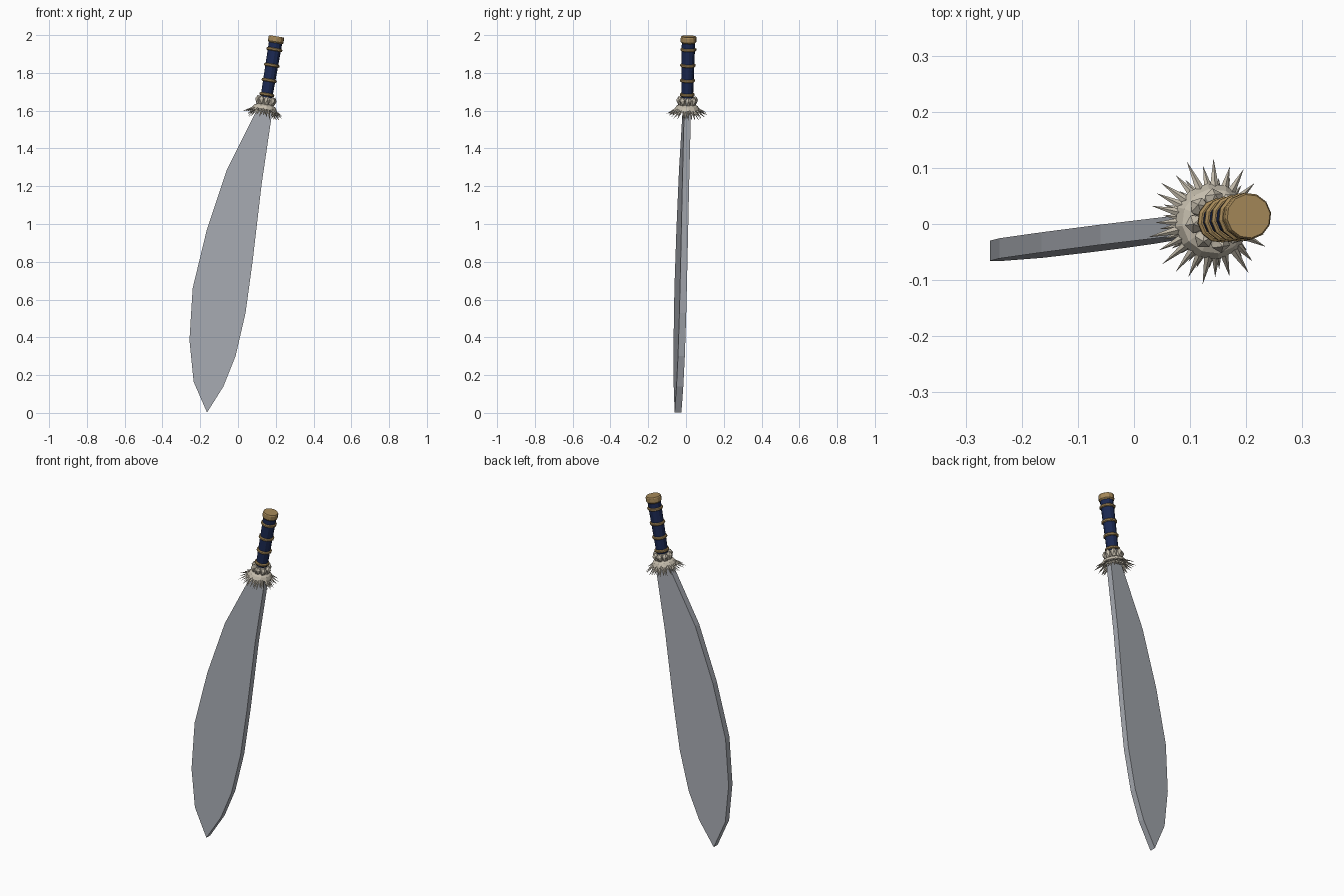
import bpy, bmesh, math, random
from mathutils import Matrix, Vector

if "Cube" in bpy.data.objects:
    bpy.data.objects.remove(bpy.data.objects["Cube"])

random.seed(4)


def material(name, rgb):
    m = bpy.data.materials.new(name)
    m.diffuse_color = (*rgb, 1)
    m.use_nodes = True
    m.node_tree.nodes["Principled BSDF"].inputs["Base Color"].default_value = m.diffuse_color
    return m


STEEL = material("steel grey", (0.40, 0.42, 0.46))
BRASS = material("brass", (0.38, 0.25, 0.10))
NAVY = material("navy wrap", (0.011, 0.022, 0.085))
FUR = material("cream fur", (0.55, 0.50, 0.41))

# Frame of the tilted hilt: local z runs from the guard to the pommel
AXIS = Vector((0.167, 0.024, 1)).normalized()
HILT = Matrix.Translation((0.142, 0.005, 1.62)) @ AXIS.to_track_quat('Z', 'Y').to_matrix().to_4x4()


def finish(name, bm, mat, matrix=Matrix()):
    bmesh.ops.recalc_face_normals(bm, faces=bm.faces[:])
    me = bpy.data.meshes.new(name)
    bm.to_mesh(me)
    bm.free()
    me.materials.append(mat)
    ob = bpy.data.objects.new(name, me)
    ob.matrix_world = matrix
    bpy.context.collection.objects.link(ob)
    return ob


def lathe(name, profile, mat, sides=12):
    """Closed turned solid from (radius, height) pairs in the hilt frame."""
    bm = bmesh.new()
    rings = [[bm.verts.new((r * math.cos(a), r * math.sin(a), h))
              for a in (2 * math.pi * i / sides for i in range(sides))] for r, h in profile]
    for low, high in zip(rings, rings[1:]):
        for i in range(sides):
            j = (i + 1) % sides
            bm.faces.new((low[i], low[j], high[j], high[i]))
    bm.faces.new(rings[0][::-1])
    bm.faces.new(rings[-1])
    return finish(name, bm, mat, HILT)


# Blade: curved outline extruded into a slab that is slightly turned
outline = [(-.164, .002), (-.077, .14), (-.013, .30), (.04, .53), (.077, .80), (.125, 1.21),
           (.178, 1.57), (.178, 1.61), (.105, 1.615), (.09, 1.585), (-.06, 1.285),
           (-.165, .97), (-.24, .66), (-.257, .385), (-.235, .165)]
bm = bmesh.new()
front, back = [[bm.verts.new((x, 0.1 * x + 0.01 * z - 0.026 + side, z)) for x, z in outline]
               for side in (-0.018, 0.018)]
bm.faces.new(front)
bm.faces.new(back[::-1])
for i in range(len(outline)):
    j = (i + 1) % len(outline)
    bm.faces.new((front[j], front[i], back[i], back[j]))
finish("blade", bm, STEEL)

# Grip, bands and pommel
lathe("grip", [(.031, .02), (.036, .35)], NAVY)
for n, h in enumerate((.066, .142, .223, .308)):
    r = .034 + .012 * h
    lathe(f"grip_band_{n + 1}", [(r, h - .008), (r + .005, h - .004),
                                 (r + .005, h + .004), (r, h + .008)], BRASS)
lathe("pommel", [(.036, .342), (.042, .349), (.042, .372), (.039, .378)], BRASS)

# Fur guard: core, then a skirt of long and short spikes
lathe("guard_core", [(.045, -.022), (.068, -.014), (.058, .004), (.040, .014), (.036, .05)], FUR)


def add_spike(bm, angle, base_r, base_h, tip_r, tip_h, half):
    out = Vector((math.cos(angle), math.sin(angle), 0))
    side = Vector((-out.y, out.x, 0)) * half
    up = Vector((0, 0, half * .8))
    base = out * base_r + Vector((0, 0, base_h))
    tip = bm.verts.new(out * tip_r + Vector((0, 0, tip_h)))
    quad = [bm.verts.new(base + d) for d in (side, up, -side, -up)]
    bm.faces.new(quad)
    for i in range(4):
        bm.faces.new((quad[i], quad[(i + 1) % 4], tip))


bm = bmesh.new()
COUNT = 26
for i in range(COUNT):
    a = 2 * math.pi * (i + random.uniform(-.2, .2)) / COUNT
    add_spike(bm, a, .048, -.006, random.uniform(.098, .117), random.uniform(-.05, -.034), .010)
    add_spike(bm, a + math.pi / COUNT, .045, -.014, random.uniform(.074, .09),
              random.uniform(-.066, -.05), .009)
finish("guard_spikes", bm, FUR, HILT)

# Collar: ring of faceted tufts above the skirt
bm = bmesh.new()
for i in range(8):
    m = (Matrix.Rotation(2 * math.pi * i / 8, 4, 'Z') @ Matrix.Translation((.037, 0, .030))
         @ Matrix.Rotation(math.radians(20), 4, 'Y') @ Matrix.Diagonal((.020, .019, .029, 1)))
    bmesh.ops.create_icosphere(bm, subdivisions=1, radius=1, matrix=m)
finish("collar_tufts", bm, FUR, HILT)
